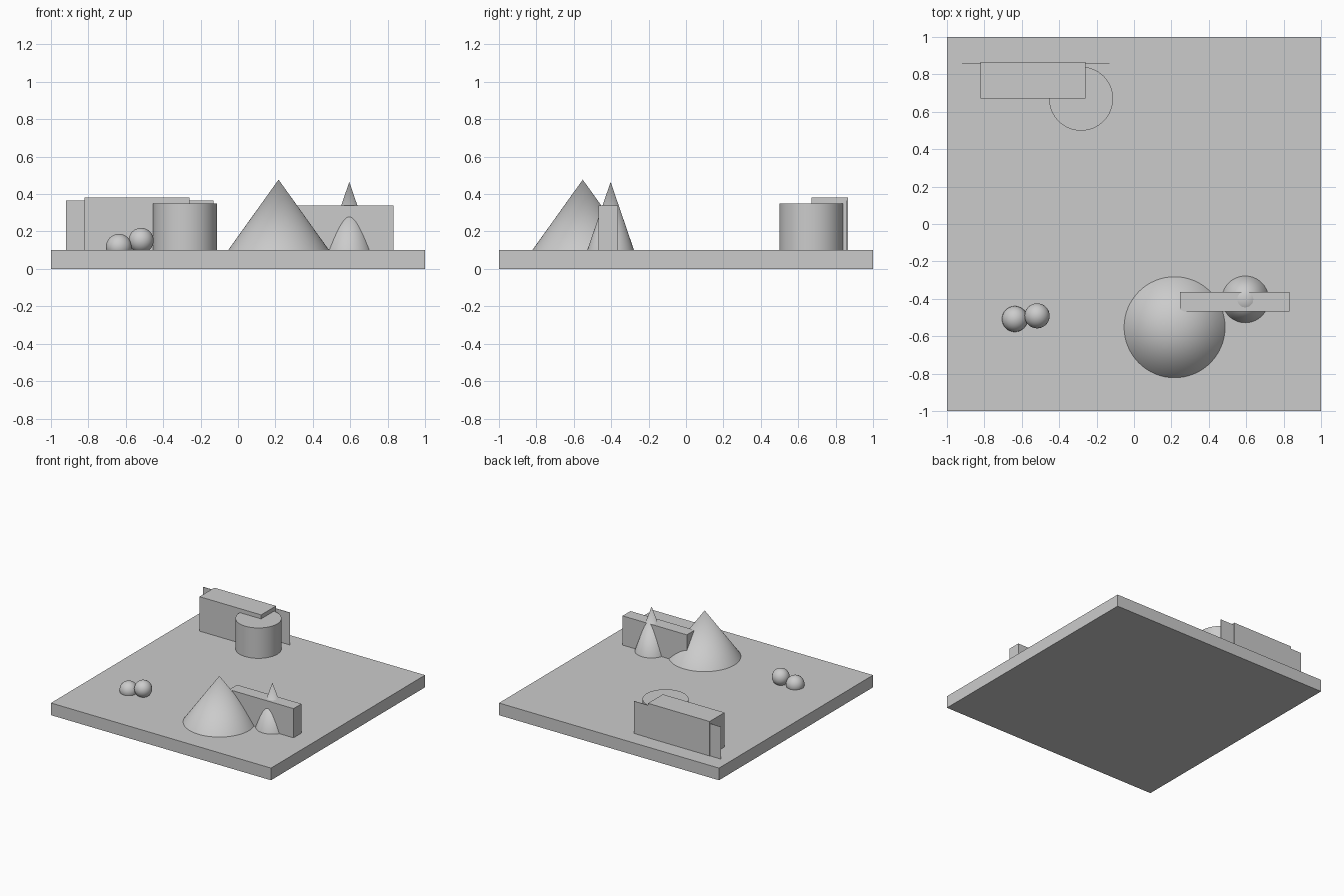
import bpy
import math

cube = bpy.data.objects.get("Cube")
if cube:
    bpy.data.objects.remove(cube, do_unlink=True)

grey = bpy.data.materials.new("plain grey")
grey.use_nodes = True
GREY = (0.6, 0.6, 0.6, 1)
grey.diffuse_color = GREY
grey.node_tree.nodes["Principled BSDF"].inputs["Base Color"].default_value = GREY

GROUND = 0.1  # top of the base slab


def finish(name, smooth=False):
    obj = bpy.context.object
    obj.name = name
    obj.data.materials.append(grey)
    if smooth:
        bpy.ops.object.shade_smooth_by_angle(angle=math.radians(40))
    return obj


def box(name, x, y, z):
    """Box from (min, max) pairs on each axis."""
    spans = (x, y, z)
    bpy.ops.mesh.primitive_cube_add(size=1, location=[(a + b) / 2 for a, b in spans])
    obj = finish(name)
    obj.scale = [b - a for a, b in spans]
    return obj


def round_part(name, x, y, radius, top_radius, top):
    """Upright cylinder or cone standing on the slab."""
    bpy.ops.mesh.primitive_cone_add(
        vertices=64, radius1=radius, radius2=top_radius, depth=top - GROUND,
        location=(x, y, (top + GROUND) / 2))
    return finish(name, True)


def ball(name, x, y, z, radius):
    bpy.ops.mesh.primitive_uv_sphere_add(
        segments=32, ring_count=16, radius=radius, location=(x, y, z))
    return finish(name, True)


# Base slab
box("base_slab", (-1, 1), (-1, 1), (0, GROUND))

# Back group: thin panel, block and drum
box("back_panel", (-0.92, -0.13), (0.858, 0.862), (GROUND, 0.365))
box("back_block", (-0.82, -0.26), (0.672, 0.865), (GROUND, 0.383))
round_part("drum", -0.283, 0.67, 0.171, 0.171, 0.35)

# Front group: wall with two cones
box("front_wall", (0.247, 0.832), (-0.467, -0.364), (GROUND, 0.34))
round_part("large_cone", 0.217, -0.552, 0.27, 0, 0.477)
round_part("small_cone", 0.595, -0.403, 0.125, 0, 0.465)

# Pair of touching balls
ball("low_ball", -0.637, -0.508, 0.118, 0.069)
ball("high_ball", -0.518, -0.491, 0.152, 0.067)
